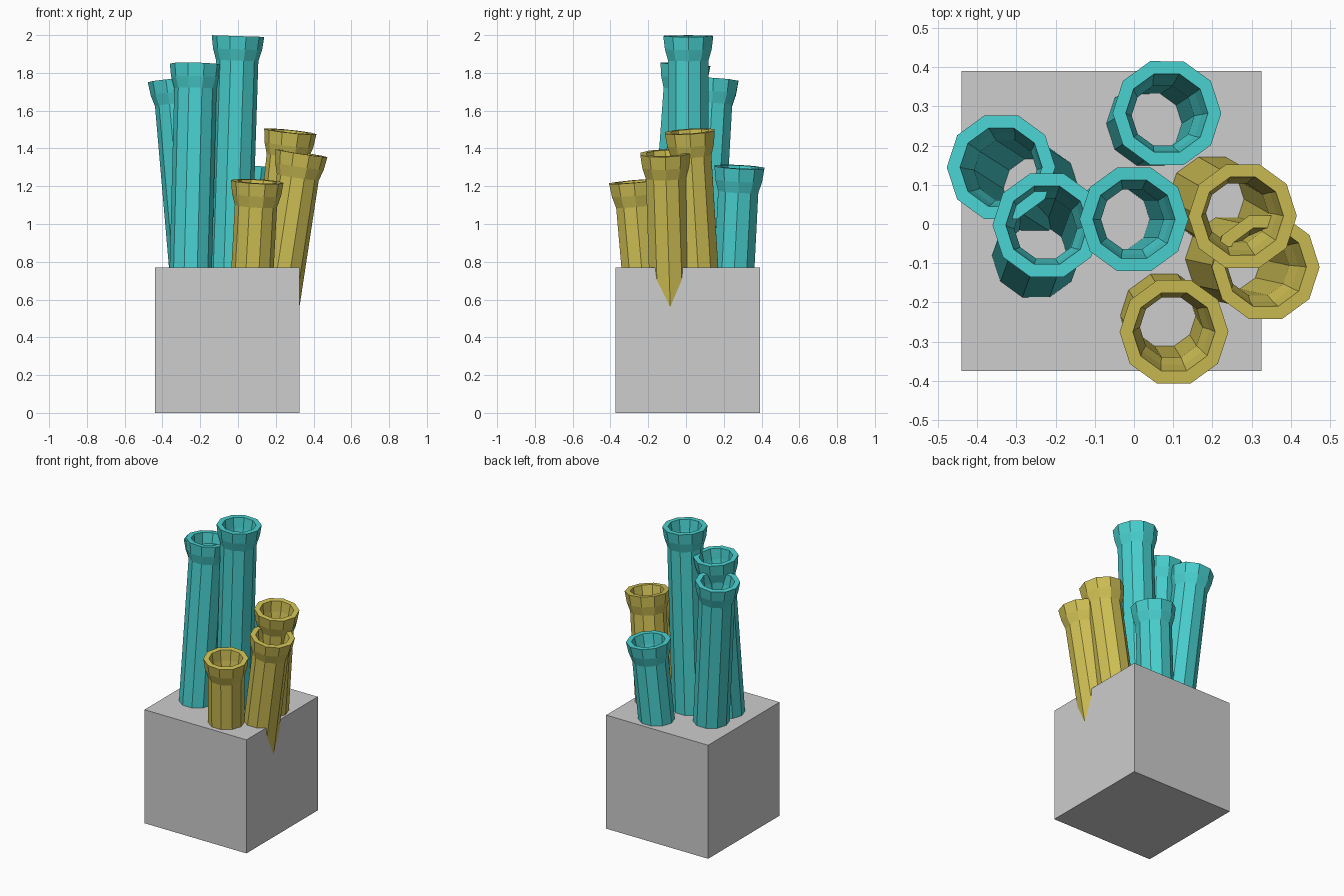
import bpy
import bmesh
import math
from mathutils import Vector

cube = bpy.data.objects.get("Cube")
if cube:
    bpy.data.objects.remove(cube, do_unlink=True)

SIDES = 10
BOX_TOP = 0.77
SUNK_Z = 0.4


def make_material(name, rgb):
    mat = bpy.data.materials.new(name)
    mat.use_nodes = True
    color = (*rgb, 1.0)
    mat.diffuse_color = color
    mat.node_tree.nodes["Principled BSDF"].inputs["Base Color"].default_value = color
    return mat


def add_object(name, bm, mat):
    bmesh.ops.recalc_face_normals(bm, faces=bm.faces)
    mesh = bpy.data.meshes.new(name)
    bm.to_mesh(mesh)
    bm.free()
    mesh.materials.append(mat)
    obj = bpy.data.objects.new(name, mesh)
    bpy.context.collection.objects.link(obj)
    return obj


def add_tube(name, top, base_xy, mat):
    """Hollow flared tube leaning from its base on the block to its rim."""
    top = Vector(top)
    axis = (top - Vector((*base_xy, BOX_TOP))).normalized()
    length = (top.z - SUNK_Z) / axis.z
    # closed wall profile: radius and distance below the rim
    profile = [(0.139, 0), (0.13, 0.07), (0.112, 0.13), (0.112, length),
               (0.08, length), (0.08, 0.13), (0.095, 0.07), (0.105, 0)]
    bm = bmesh.new()
    rings = []
    for radius, depth in profile:
        ring = []
        for i in range(SIDES):
            a = math.tau * i / SIDES
            ring.append(bm.verts.new((radius * math.cos(a), radius * math.sin(a), -depth)))
        rings.append(ring)
    for k, ring in enumerate(rings):
        after = rings[(k + 1) % len(rings)]
        for i in range(SIDES):
            j = (i + 1) % SIDES
            bm.faces.new((ring[i], ring[j], after[j], after[i]))
    obj = add_object(name, bm, mat)
    obj.rotation_mode = 'QUATERNION'
    obj.rotation_quaternion = Vector((0, 0, 1)).rotation_difference(axis)
    obj.location = top


grey = make_material("stone grey", (0.61, 0.61, 0.61))
teal = make_material("turquoise", (0.065, 0.63, 0.62))
yellow = make_material("mustard yellow", (0.63, 0.53, 0.09))

# base block
bm = bmesh.new()
bmesh.ops.create_cube(bm, size=1)
bmesh.ops.scale(bm, vec=(0.765, 0.765, BOX_TOP), verts=bm.verts)
bmesh.ops.translate(bm, vec=(-0.057, 0.008, BOX_TOP / 2), verts=bm.verts)
add_object("base_block", bm, grey)

# tubes: rim centre, then axis position at the block's top
add_tube("tall_centre_tube", (0.0, 0.012, 1.995), (-0.04, 0.012), teal)
add_tube("right_tube", (-0.222, -0.003, 1.845), (-0.25, -0.08), teal)
add_tube("right_back_tube", (-0.339, 0.145, 1.762), (-0.253, 0.09), teal)
add_tube("short_back_tube", (0.084, 0.283, 1.302), (0.042, 0.256), teal)
add_tube("left_back_tube", (0.277, 0.02, 1.49), (0.2, 0.064), yellow)
add_tube("left_leaning_tube", (0.336, -0.11, 1.375), (0.244, -0.09), yellow)
add_tube("short_front_tube", (0.102, -0.275, 1.225), (0.077, -0.235), yellow)
